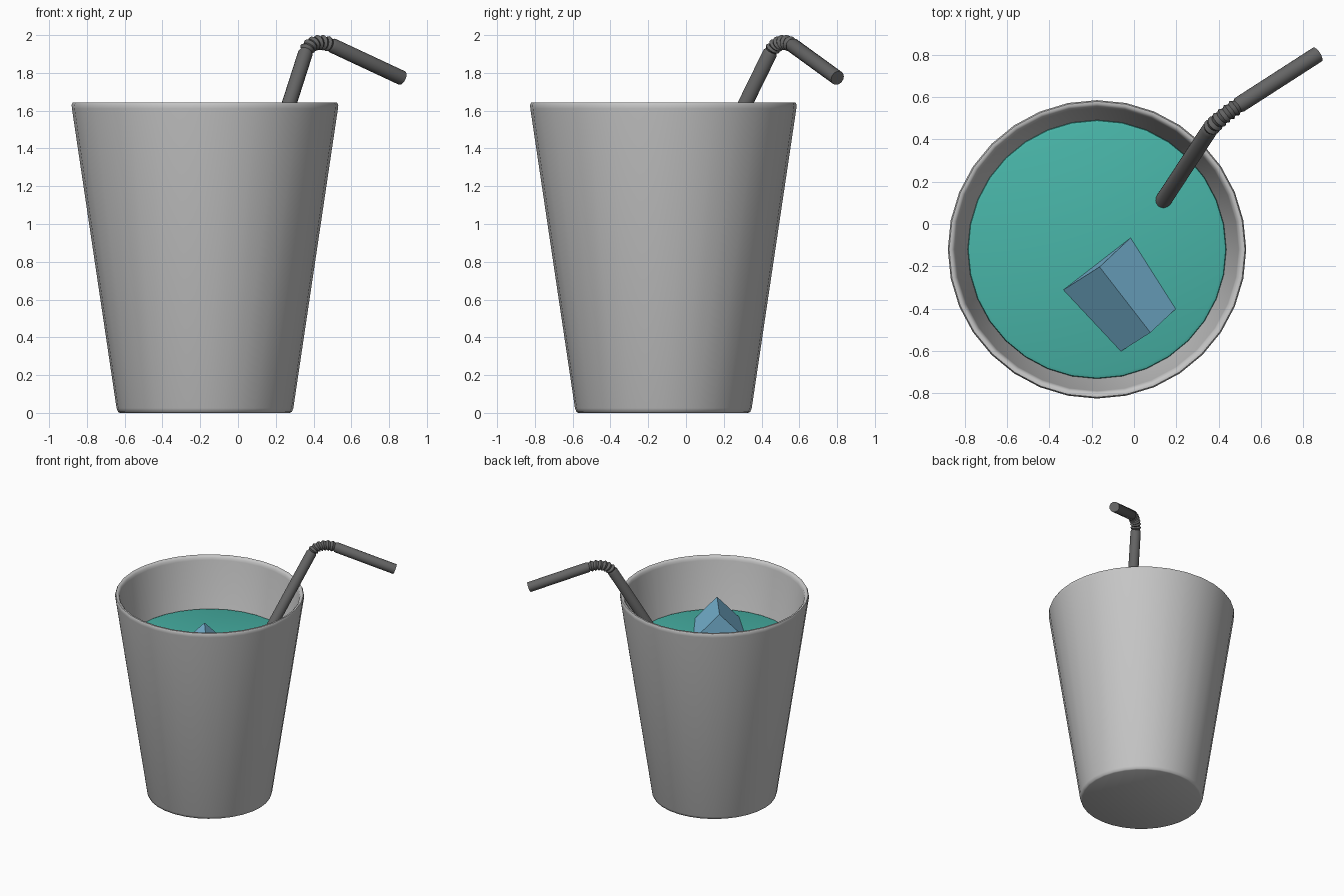
import bpy, bmesh, math
from mathutils import Vector, Matrix

if "Cube" in bpy.data.objects:
    bpy.data.objects.remove(bpy.data.objects["Cube"])


def material(name, rgb):
    m = bpy.data.materials.new(name)
    m.use_nodes = True
    m.diffuse_color = (*rgb, 1)
    m.node_tree.nodes["Principled BSDF"].inputs["Base Color"].default_value = (*rgb, 1)
    return m


def finish(name, bm, mat, smooth=None):
    bmesh.ops.recalc_face_normals(bm, faces=bm.faces)
    me = bpy.data.meshes.new(name)
    bm.to_mesh(me)
    bm.free()
    ob = bpy.data.objects.new(name, me)
    bpy.context.collection.objects.link(ob)
    me.materials.append(mat)
    if smooth:
        bpy.ops.object.select_all(action="DESELECT")
        bpy.context.view_layer.objects.active = ob
        ob.select_set(True)
        bpy.ops.object.shade_smooth_by_angle(angle=math.radians(smooth))
    return ob


def loft(bm, frames, sides):
    """Skin circles given as (centre, axis, radius) and cap both ends."""
    rings = []
    for centre, axis, radius in frames:
        side = Vector((0, 1, 0)).cross(axis).normalized()
        up = axis.cross(side).normalized()
        angles = [math.tau * i / sides for i in range(sides)]
        rings.append([bm.verts.new(centre + radius * (math.cos(a) * side + math.sin(a) * up))
                      for a in angles])
    for r0, r1 in zip(rings, rings[1:]):
        for i in range(sides):
            j = (i + 1) % sides
            bm.faces.new((r0[i], r0[j], r1[j], r1[i]))
    bm.faces.new(rings[0])
    bm.faces.new(rings[-1])


def turned(name, profile, mat, sides=32, smooth=50):
    """Lathe a (radius, height) profile around the cup's axis."""
    bm = bmesh.new()
    up = Vector((0, 0, 1))
    loft(bm, [(Vector((*CUP, z)), up, r) for r, z in profile], sides)
    return finish(name, bm, mat, smooth)


CUP = (-0.175, -0.12)
grey = material("cup grey", (0.56, 0.56, 0.56))
dark = material("straw dark grey", (0.13, 0.13, 0.13))
teal = material("drink teal", (0.065, 0.46, 0.39))
blue = material("ice blue", (0.18, 0.45, 0.64))

# Tapered cup with rounded foot and rim, hollow inside
turned("cup", [(0.45, 0), (0.46, 0.005), (0.468, 0.025), (0.704, 1.61), (0.706, 1.63),
               (0.7, 1.642), (0.688, 1.643), (0.675, 1.63), (0.67, 1.61),
               (0.437, 0.06), (0.42, 0.04)], grey)

# Drink filling the cup, with a softened edge
turned("drink", [(0.43, 0.05), (0.613, 1.22), (0.609, 1.235), (0.595, 1.24)], teal)

# Ice cube floating with one edge uppermost
size = 0.395
ridge = Vector((0.24, -0.31, -0.037)).normalized()
left = Vector((-0.165, -0.115, -0.2))
left = (left - left.project(ridge)).normalized()
right = ridge.cross(left)
if right.z > 0:
    right = -right
corner = Vector((-0.163, -0.203, 1.44))
bm = bmesh.new()
bmesh.ops.create_cube(bm, size=size)
bm.transform(Matrix.Translation(corner + (ridge + left + right) * size / 2)
             @ Matrix((ridge, left, right)).transposed().to_4x4())
finish("ice_cube", bm, blue)

# Bendy straw: straight stem, ribbed elbow, straight mouthpiece
foot = Vector((-0.19, -0.39, 0.2))
bend_in = Vector((0.357, 0.445, 1.905))
bend_out = Vector((0.5, 0.565, 1.945))
tip = Vector((0.868, 0.802, 1.773))
d0, d1 = (bend_in - foot).normalized(), (tip - bend_out).normalized()
R, ribs, reach = 0.039, 7, 0.22
frames = [(foot, d0, R), (bend_in, d0, R)]
steps = ribs * 2
for k in range(1, steps):
    t = k / steps
    h1, h2 = 3 * t * (1 - t) ** 2, 3 * t * t * (1 - t)
    p0, p1 = bend_in + d0 * reach / 3, bend_out - d1 * reach / 3
    p = bend_in * (1 - t) ** 3 + p0 * h1 + p1 * h2 + bend_out * t ** 3
    frames.append((p, d0.lerp(d1, t).normalized(), 0.031 if k % 2 else 0.041))
frames += [(bend_out, d1, R), (tip, d1, R)]
bm = bmesh.new()
loft(bm, frames, 16)
finish("straw", bm, dark, 30)
